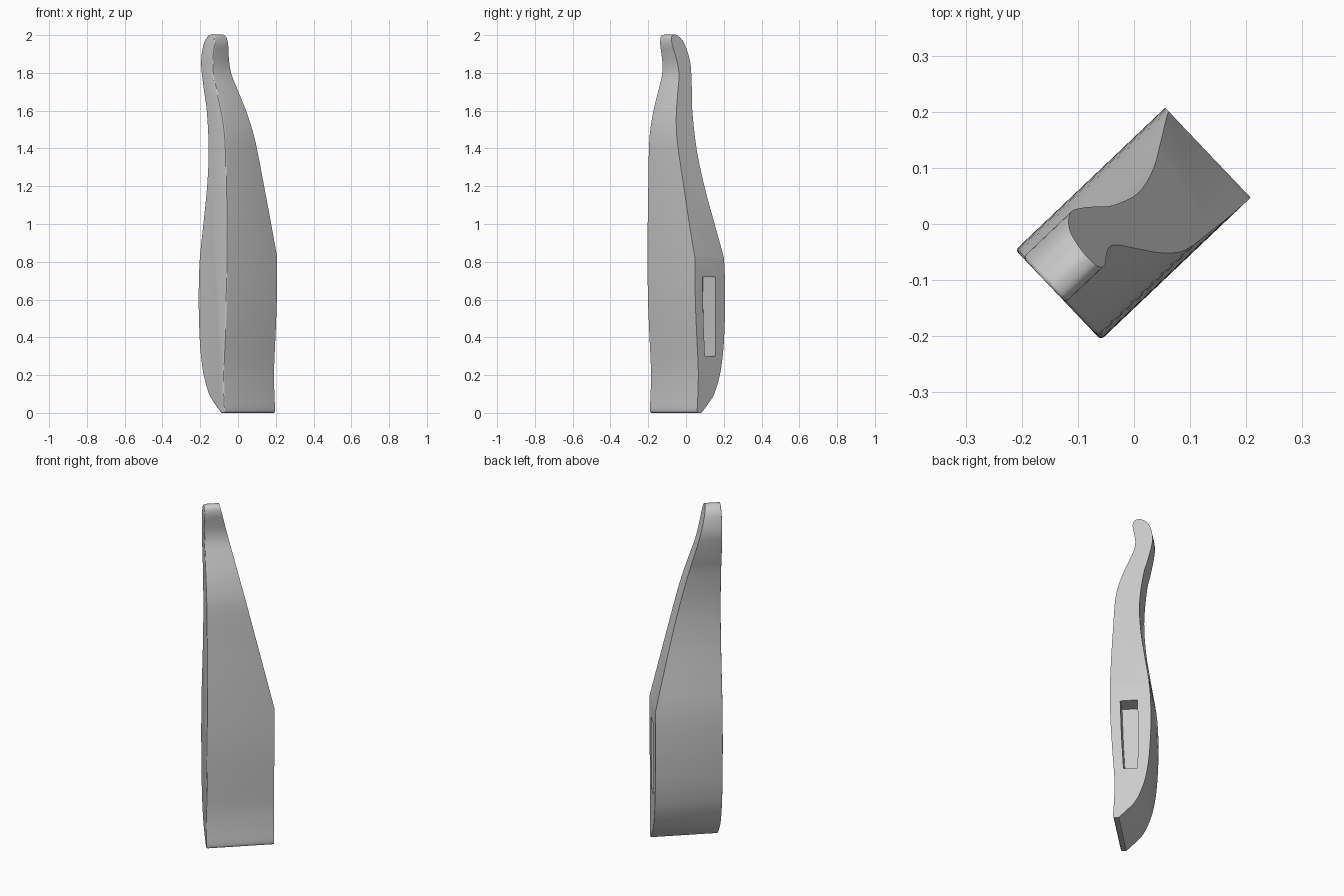
import bpy, bmesh, math
from mathutils import Vector, Matrix

if "Cube" in bpy.data.objects:
    bpy.data.objects.remove(bpy.data.objects["Cube"])

ANGLE = math.atan2(0.689, 0.725)   # the handle stands turned about z
FRONT, BACK = -0.185, 0.183

grey = bpy.data.materials.new("matte grey")
grey.diffuse_color = (0.6, 0.6, 0.6, 1)
grey.use_nodes = True
grey.node_tree.nodes["Principled BSDF"].inputs["Base Color"].default_value = grey.diffuse_color


def smooth_path(pts, n=4):
    """Catmull-Rom curve through an open list of 2D points."""
    p = [Vector(a) for a in pts]
    p = [p[0]] + p + [p[-1]]
    out = []
    for a, b, c, d in zip(p, p[1:], p[2:], p[3:]):
        for i in range(n):
            t = i / n
            out.append(0.5 * (2 * b + (c - a) * t + (2 * a - 5 * b + 4 * c - d) * t * t
                              + (3 * b - a - 3 * c + d) * t ** 3))
    return out + [p[-1]]


def prism(bm, outline, x0, x1):
    """Extrude a (side, height) outline along local x; returns the x0 face."""
    ring = [[bm.verts.new((x, -s, z)) for s, z in outline] for x in (x0, x1)]
    first = bm.faces.new(ring[0])
    bm.faces.new(ring[1][::-1])
    n = len(outline)
    for i in range(n):
        j = (i + 1) % n
        bm.faces.new((ring[0][i], ring[1][i], ring[1][j], ring[0][j]))
    bmesh.ops.recalc_face_normals(bm, faces=bm.faces[:])
    return first


def finish(bm, name):
    bm.transform(Matrix.Rotation(ANGLE, 4, 'Z'))
    me = bpy.data.meshes.new(name)
    bm.to_mesh(me)
    bm.free()
    me.materials.append(grey)
    ob = bpy.data.objects.new(name, me)
    bpy.context.collection.objects.link(ob)
    return ob


# Side profile: up the belly side, over the tip, down the spine side
profile = [(0.062, 0), (0.02, 0.04), (-0.032, 0.1), (-0.073, 0.2), (-0.094, 0.3),
           (-0.106, 0.42), (-0.112, 0.6), (-0.105, 0.8), (-0.076, 1.0), (-0.047, 1.2),
           (-0.035, 1.4), (-0.05, 1.6), (-0.07, 1.7), (-0.088, 1.8), (-0.093, 1.86),
           (-0.084, 1.92), (-0.065, 1.97), (-0.03, 2.0), (0.0, 2.0), (0.014, 1.985),
           (0.017, 1.95), (0.008, 1.9), (0.0, 1.84), (0.006, 1.78), (0.033, 1.7),
           (0.066, 1.6), (0.089, 1.5), (0.099, 1.4), (0.104, 1.2), (0.108, 1.0),
           (0.109, 0.8), (0.106, 0.6), (0.095, 0.4), (0.087, 0.28), (0.084, 0.2),
           (0.087, 0.1), (0.092, 0.015), (0.083, 0)]

# Handle body with a rounded front rim
bm = bmesh.new()
front = prism(bm, smooth_path(profile), FRONT, BACK)
bmesh.ops.bevel(bm, geom=list(front.edges), offset=0.016, segments=3,
                profile=0.5, affect='EDGES', clamp_overlap=True)

# Sloping flat cut from the back up to the tip
cut = bmesh.ops.bisect_plane(bm, geom=bm.verts[:] + bm.edges[:] + bm.faces[:],
                             plane_co=(BACK, 0, 0.82), plane_no=(1, 0, 0.24),
                             clear_outer=True)
bmesh.ops.holes_fill(bm, edges=[e for e in bm.edges if e.is_boundary])
bmesh.ops.recalc_face_normals(bm, faces=bm.faces[:])
handle = finish(bm, "handle")

# Tapered slot in the back face
bm = bmesh.new()
prism(bm, [(-0.04, 0.3), (-0.043, 0.5), (-0.04, 0.72), (0.054, 0.72), (0.047, 0.5), (0.036, 0.3)],
      BACK - 0.095, BACK + 0.05)
slot = finish(bm, "slot_cutter")

mod = handle.modifiers.new("slot", 'BOOLEAN')
mod.operation = 'DIFFERENCE'
mod.solver = 'EXACT'
mod.object = slot
bpy.context.view_layer.objects.active = handle
handle.select_set(True)
bpy.ops.object.modifier_apply(modifier=mod.name)
bpy.data.objects.remove(slot)
bpy.ops.object.shade_smooth_by_angle(angle=math.radians(30))
